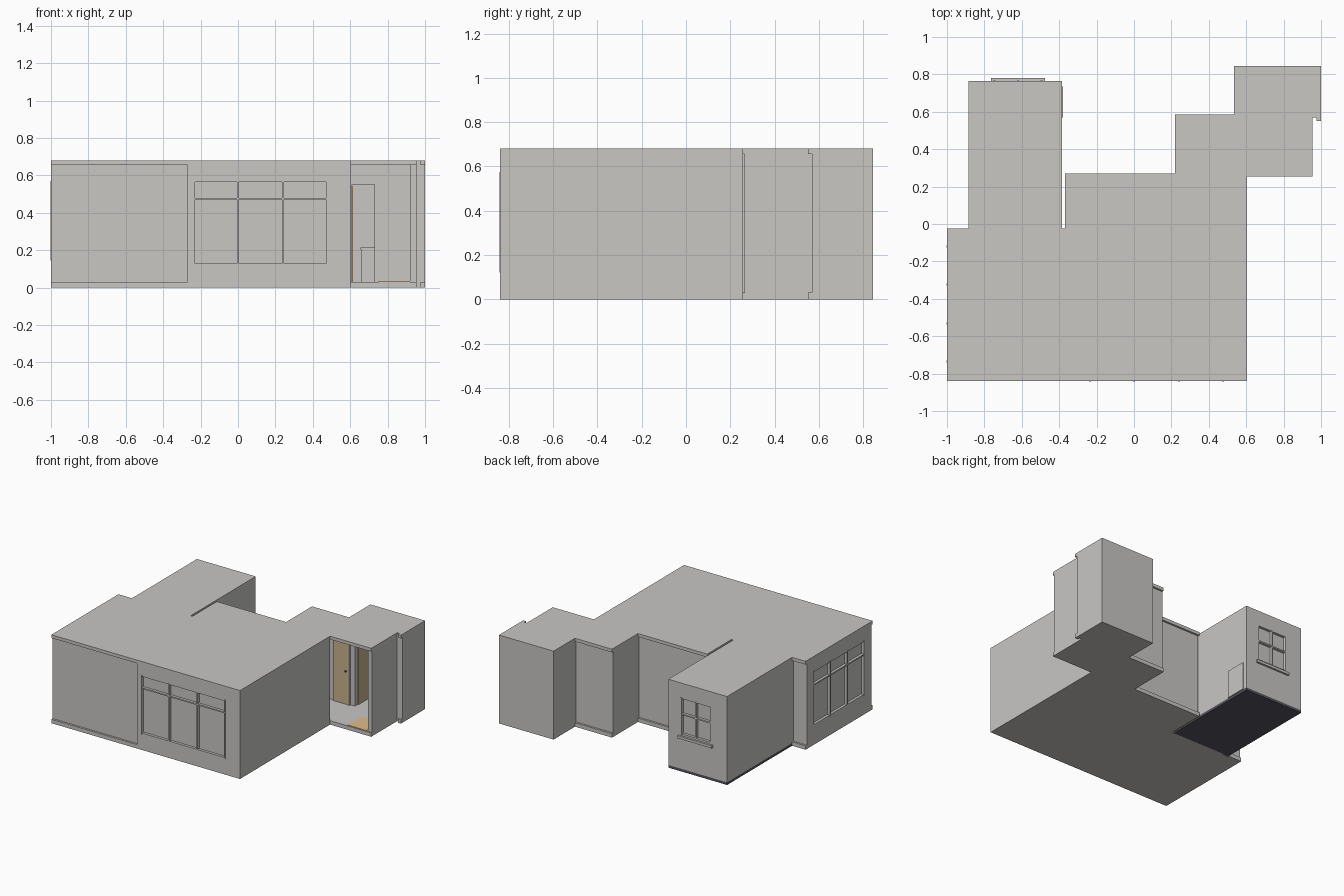
import bpy
import bmesh

cube = bpy.data.objects.get("Cube")
if cube:
    bpy.data.objects.remove(cube, do_unlink=True)


def material(name, rgb):
    m = bpy.data.materials.new(name)
    m.use_nodes = True
    m.diffuse_color = (*rgb, 1)
    m.node_tree.nodes["Principled BSDF"].inputs["Base Color"].default_value = (*rgb, 1)
    return m


PLASTER = material("warm grey plaster", (0.58, 0.57, 0.55))
DARK = material("dark base", (0.09, 0.088, 0.11))
WOOD = material("brown door wood", (0.58, 0.45, 0.26))
TAN = material("tan floor wood", (0.74, 0.5, 0.25))

TOP, CEIL, FLOOR = 0.68, 0.655, 0.03


def prism(name, outline, z0, z1, mat=PLASTER):
    """Extrude a plan outline between two heights."""
    bm = bmesh.new()
    face = bm.faces.new([bm.verts.new((x, y, z0)) for x, y in outline])
    up = bmesh.ops.extrude_face_region(bm, geom=[face])["geom"]
    moved = [v for v in up if isinstance(v, bmesh.types.BMVert)]
    bmesh.ops.translate(bm, verts=moved, vec=(0, 0, z1 - z0))
    bmesh.ops.recalc_face_normals(bm, faces=bm.faces[:])
    me = bpy.data.meshes.new(name)
    bm.to_mesh(me)
    bm.free()
    ob = bpy.data.objects.new(name, me)
    bpy.context.collection.objects.link(ob)
    me.materials.append(mat)
    return ob


def box(name, x, y, z, mat=PLASTER):
    return prism(name, [(x[0], y[0]), (x[1], y[0]), (x[1], y[1]), (x[0], y[1])], z[0], z[1], mat)


def cut(target, x, y, z):
    """Subtract a box from the target."""
    cutter = box("cutter", x, y, z)
    cutter.hide_render = True
    mod = target.modifiers.new("cut", "BOOLEAN")
    mod.operation = "DIFFERENCE"
    mod.solver = "EXACT"
    mod.object = cutter
    bpy.context.view_layer.objects.active = target
    bpy.ops.object.modifier_apply(modifier=mod.name)
    bpy.data.objects.remove(cutter, do_unlink=True)


def window(name, wall, axis, face, out, span, z, splits, transom):
    """Sink a pane into a wall face and add thin glazing bars."""
    depth, half = 0.02, 0.005

    def place(a, d):
        d = tuple(sorted((face + out * d[0], face + out * d[1])))
        return (a, d) if axis == "x" else (d, a)

    cut(wall, *place(span, (-depth, 0.02)), z)
    step = (span[1] - span[0]) / splits
    for i in range(splits + 1):
        c = min(max(span[0] + i * step, span[0] + half), span[1] - half)
        box(name + "_mullion", *place((c - half, c + half), (-depth, 0.002)), z)
    for c in (z[0] + half, transom, z[1] - half):
        box(name + "_rail", *place(span, (-depth, 0)), (c - half, c + half))


# Roof and floor slabs share one plan
plan = [(-1, -0.84), (0.605, -0.84), (0.605, 0.255), (0.955, 0.255), (0.955, 0.57),
        (0.535, 0.57), (0.535, 0.585), (0.22, 0.585), (0.22, 0.27), (-0.37, 0.27),
        (-0.37, -0.025), (-1, -0.025)]
prism("roof_slab", plan, CEIL, TOP)
prism("floor_slab", plan, 0, FLOOR)

# Main walls, set back from the slab edges
main = prism("main_walls", [(-1, -0.825), (-0.27, -0.825), (-0.27, -0.84), (0.605, -0.84),
                            (0.605, 0.255), (-0.37, 0.255), (-0.37, -0.04), (-1, -0.04)],
             FLOOR, CEIL)
window("front_window", main, "x", -0.84, -1, (-0.24, 0.48), (0.12, 0.575), 3, 0.475)
window("side_window", main, "y", -1, -1, (-0.74, -0.115), (0.145, 0.57), 3, 0.46)

# Rear wing on a dark base
wing = box("rear_wing", (-0.885, -0.385), (-0.04, 0.765), (0.02, TOP))
box("wing_base", (-0.885, -0.385), (-0.04, 0.765), (0, 0.02), DARK)
window("wing_window", wing, "x", 0.765, 1, (-0.75, -0.49), (0.28, 0.57), 2, 0.44)
box("wing_window_sill", (-0.765, -0.475), (0.76, 0.78), (0.255, 0.275))
box("wing_hatch", (-0.386, -0.379), (0.57, 0.735), (0.02, 0.235))

# Entrance room, open to the front
box("entrance_side_wall", (0.22, 0.25), (0.25, 0.57), (FLOOR, CEIL))
back = box("entrance_back_wall", (0.235, 0.955), (0.55, 0.57), (FLOOR, CEIL))
cut(back, (0.61, 0.73), (0.5, 0.6), (0.02, 0.55))
box("entrance_right_wall", (0.92, 0.955), (0.265, 0.56), (FLOOR, CEIL))
box("entrance_floor_panel", (0.75, 0.92), (0.26, 0.43), (FLOOR, 0.034), TAN)
box("inner_door", (0.43, 0.556), (0.54, 0.552), (FLOOR, 0.54), WOOD)
box("inner_door_handle", (0.535, 0.545), (0.53, 0.54), (0.28, 0.29), DARK)
box("inner_door_jamb", (0.556, 0.57), (0.535, 0.552), (FLOOR, 0.555))

# Hollow store room behind the entrance
store = box("store_room", (0.535, 1), (0.57, 0.845), (0, TOP))
cut(store, (0.6, 0.97), (0.59, 0.82), (FLOOR, CEIL))
cut(store, (0.61, 0.73), (0.5, 0.65), (FLOOR, 0.55))
box("open_door", (0.607, 0.616), (0.585, 0.72), (FLOOR, 0.54), WOOD)
box("store_cabinet", (0.66, 0.97), (0.71, 0.82), (FLOOR, 0.205))
box("store_cabinet_top", (0.655, 0.97), (0.705, 0.82), (0.205, 0.215))
for z in ((0, FLOOR), (CEIL, TOP)):
    box("store_slab_nib", (0.975, 1), (0.55, 0.57), z)
